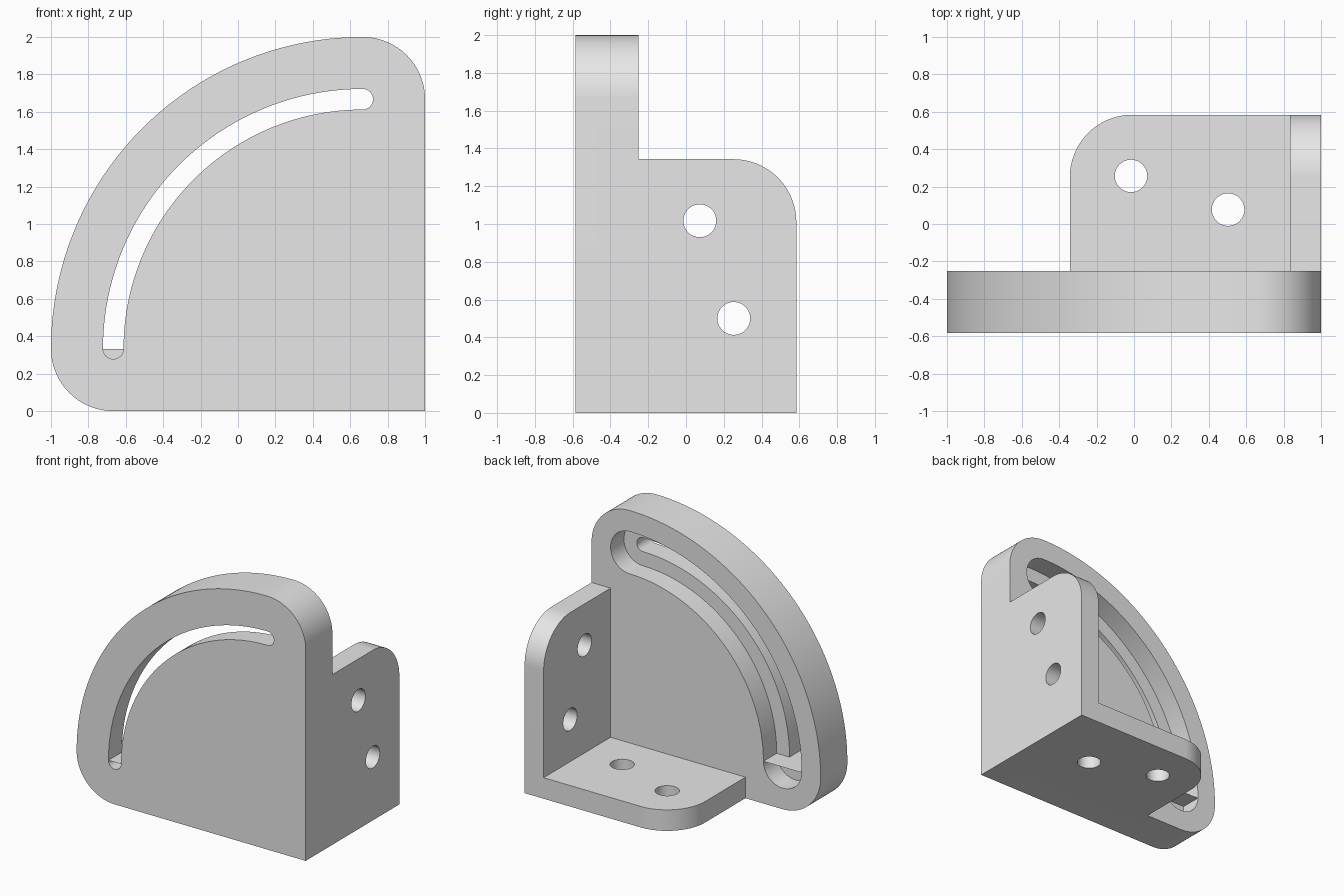
import bpy, bmesh
from math import cos, sin, radians

cube = bpy.data.objects.get("Cube")
if cube:
    bpy.data.objects.remove(cube, do_unlink=True)

FRONT, BACK = -0.584, 0.584      # depth limits
PLATE_BACK = -0.251              # rear face of the curved plate
WALL = 0.166                     # flange thickness
ROUND = 0.333                    # corner radius
C = 1 - ROUND                    # centre of the big arc in x
ARC = 2 * C                      # radius of the slot centre line
FLANGE = 1.343                   # flange length
HOLE = 0.087

grey = bpy.data.materials.new("light grey")
grey.use_nodes = True
grey.diffuse_color = (0.8, 0.8, 0.8, 1)
grey.node_tree.nodes["Principled BSDF"].inputs["Base Color"].default_value = (0.8, 0.8, 0.8, 1)


def arc(cx, cy, r, start, end, n):
    angles = [radians(start + (end - start) * i / n) for i in range(n + 1)]
    return [(cx + r * cos(a), cy + r * sin(a)) for a in angles]


def prism(name, outline, axis, low, high):
    """Extrude a 2D outline along one axis between two limits."""
    place = {"x": lambda u, v, d: (d, u, v),
             "y": lambda u, v, d: (u, d, v),
             "z": lambda u, v, d: (u, v, d)}[axis]
    pts = [p for i, p in enumerate(outline)
           if abs(p[0] - outline[i - 1][0]) + abs(p[1] - outline[i - 1][1]) > 1e-5]
    bm = bmesh.new()
    a = [bm.verts.new(place(u, v, low)) for u, v in pts]
    b = [bm.verts.new(place(u, v, high)) for u, v in pts]
    bm.faces.new(a)
    bm.faces.new(b)
    for i in range(len(pts)):
        bm.faces.new((a[i - 1], a[i], b[i], b[i - 1]))
    bmesh.ops.recalc_face_normals(bm, faces=bm.faces)
    mesh = bpy.data.meshes.new(name)
    bm.to_mesh(mesh)
    bm.free()
    mesh.materials.append(grey)
    obj = bpy.data.objects.new(name, mesh)
    bpy.context.collection.objects.link(obj)
    return obj


def combine(target, tool, operation):
    """Apply a boolean and discard the tool."""
    mod = target.modifiers.new(operation, "BOOLEAN")
    mod.operation, mod.object, mod.solver = operation, tool, "EXACT"
    bpy.context.view_layer.objects.active = target
    bpy.ops.object.modifier_apply(modifier=mod.name)
    bpy.data.objects.remove(tool, do_unlink=True)


def slot(name, half, low, high):
    """Curved slot with round ends."""
    outline = (arc(C, ROUND, ARC + half, 180, 90, 48) + arc(C, 2 - ROUND, half, 90, -90, 24)
               + arc(C, ROUND, ARC - half, 90, 180, 48) + arc(-C, ROUND, half, 180, 360, 24))
    return prism(name, outline, "y", low, high)


# Curved plate
bracket = prism("slotted_bracket",
                arc(C, ROUND, ARC + ROUND, 180, 90, 64) + arc(C, 2 - ROUND, ROUND, 90, 0, 24)
                + [(1, 0)] + arc(-C, ROUND, ROUND, 270, 180, 24),
                "y", FRONT, PLATE_BACK)

# Upright and base flanges, rooted inside the plate
root = PLATE_BACK - 0.1
side = prism("side_flange",
             [(root, 0), (BACK, 0)]
             + arc(BACK - ROUND, FLANGE - ROUND, ROUND, 0, 90, 24) + [(root, FLANGE)],
             "x", 1 - WALL, 1)
combine(bracket, side, "UNION")
left = 1 - FLANGE
base = prism("base_flange",
             [(left, root), (1, root), (1, BACK)]
             + arc(left + ROUND, BACK - ROUND, ROUND, 90, 180, 24),
             "z", 0, WALL)
combine(bracket, base, "UNION")

# Narrow through slot and wide recess behind it
combine(bracket, slot("slot_cutter", 0.055, FRONT - 0.1, PLATE_BACK + 0.1), "DIFFERENCE")
combine(bracket, slot("recess_cutter", 0.167, PLATE_BACK - 0.166, PLATE_BACK + 0.1), "DIFFERENCE")

# Screw holes
for u, v, axis, low, high in ((0.073, 1.017, "x", 0.7, 1.1), (0.253, 0.5, "x", 0.7, 1.1),
                              (-0.016, 0.257, "z", -0.1, 0.3), (0.503, 0.077, "z", -0.1, 0.3)):
    combine(bracket, prism("hole_cutter", arc(u, v, HOLE, 0, 360, 40), axis, low, high), "DIFFERENCE")

# Smooth curves, sharp edges
bpy.ops.object.select_all(action="DESELECT")
bracket.select_set(True)
bpy.context.view_layer.objects.active = bracket
bpy.ops.object.shade_smooth_by_angle(angle=radians(30))
